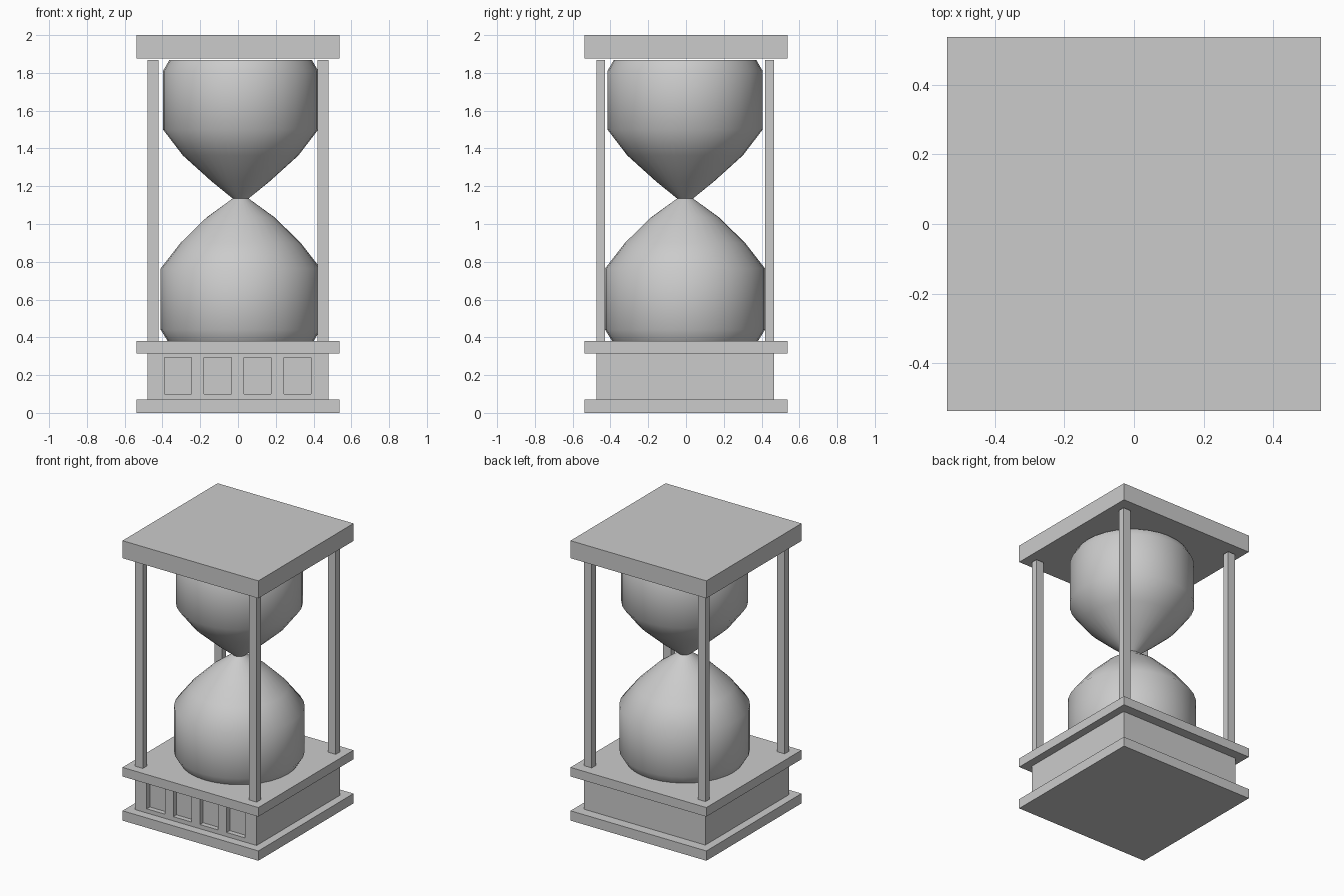
import bpy, bmesh, math
from mathutils import Matrix, Vector

if "Cube" in bpy.data.objects:
    bpy.data.objects.remove(bpy.data.objects["Cube"])


def add_object(name, bm):
    bmesh.ops.recalc_face_normals(bm, faces=bm.faces)
    mesh = bpy.data.meshes.new(name)
    bm.to_mesh(mesh)
    bm.free()
    obj = bpy.data.objects.new(name, mesh)
    bpy.context.collection.objects.link(obj)
    return obj


def boxes(name, *bounds):
    """One object made of boxes, each given as (x0, x1, y0, y1, z0, z1)."""
    bm = bmesh.new()
    for x0, x1, y0, y1, z0, z1 in bounds:
        centre = Vector((x0 + x1, y0 + y1, z0 + z1)) / 2
        size = Matrix.Diagonal((x1 - x0, y1 - y0, z1 - z0, 1))
        bmesh.ops.create_cube(bm, size=1, matrix=Matrix.Translation(centre) @ size)
    return add_object(name, bm)


def lathe(name, profile, cx, cy, sides=32):
    """Closed solid turned from (radius, z) points, bottom to top."""
    bm = bmesh.new()
    rings = []
    for r, z in profile:
        rings.append([bm.verts.new((cx + r * math.cos(2 * math.pi * i / sides),
                                    cy + r * math.sin(2 * math.pi * i / sides), z))
                      for i in range(sides)])
    for a, b in zip(rings, rings[1:]):
        for i in range(sides):
            j = (i + 1) % sides
            bm.faces.new((a[i], a[j], b[j], b[i]))
    bm.faces.new(rings[0][::-1])
    bm.faces.new(rings[-1])
    return add_object(name, bm)


# Square plates: foot, base top and lid
P = 0.537
for name, z0, z1 in (("foot_plate", 0, 0.07), ("base_top_plate", 0.315, 0.38),
                     ("lid_plate", 1.875, 2.0)):
    boxes(name, (-P, P, -P, P, z0, z1))

# Base block with four recessed panels on the front
base = boxes("base_block", (-0.48, 0.48, -0.475, 0.467, 0.07, 0.315))
cutter = boxes("panel_cutter", *[(x - 0.072, x + 0.072, -0.6, -0.44, 0.10, 0.294)
                                 for x in (-0.317, -0.107, 0.104, 0.315)])
cutter.hide_render = True
cutter.display_type = 'WIRE'
cut = base.modifiers.new("panels", 'BOOLEAN')
cut.operation = 'DIFFERENCE'
cut.solver = 'EXACT'
cut.object = cutter

# Four corner posts
for side, x0, x1 in (("left", -0.48, -0.42), ("right", 0.42, 0.48)):
    for end, y0, y1 in (("front", -0.475, -0.428), ("back", 0.418, 0.465)):
        boxes(f"{end}_{side}_post", (x0, x1, y0, y1, 0.38, 1.867))

# Glass bulbs meeting at the neck
glass = lathe("glass_bulbs", [
    (0.386, 0.38), (0.423, 0.44), (0.423, 0.765), (0.318, 0.90), (0.18, 1.035),
    (0.042, 1.135),
    (0.153, 1.225), (0.306, 1.363), (0.411, 1.50), (0.411, 1.81), (0.378, 1.867)],
    0.014, -0.005)
bpy.ops.object.select_all(action='DESELECT')
glass.select_set(True)
bpy.context.view_layer.objects.active = glass
bpy.ops.object.shade_smooth_by_angle(angle=math.radians(50))
